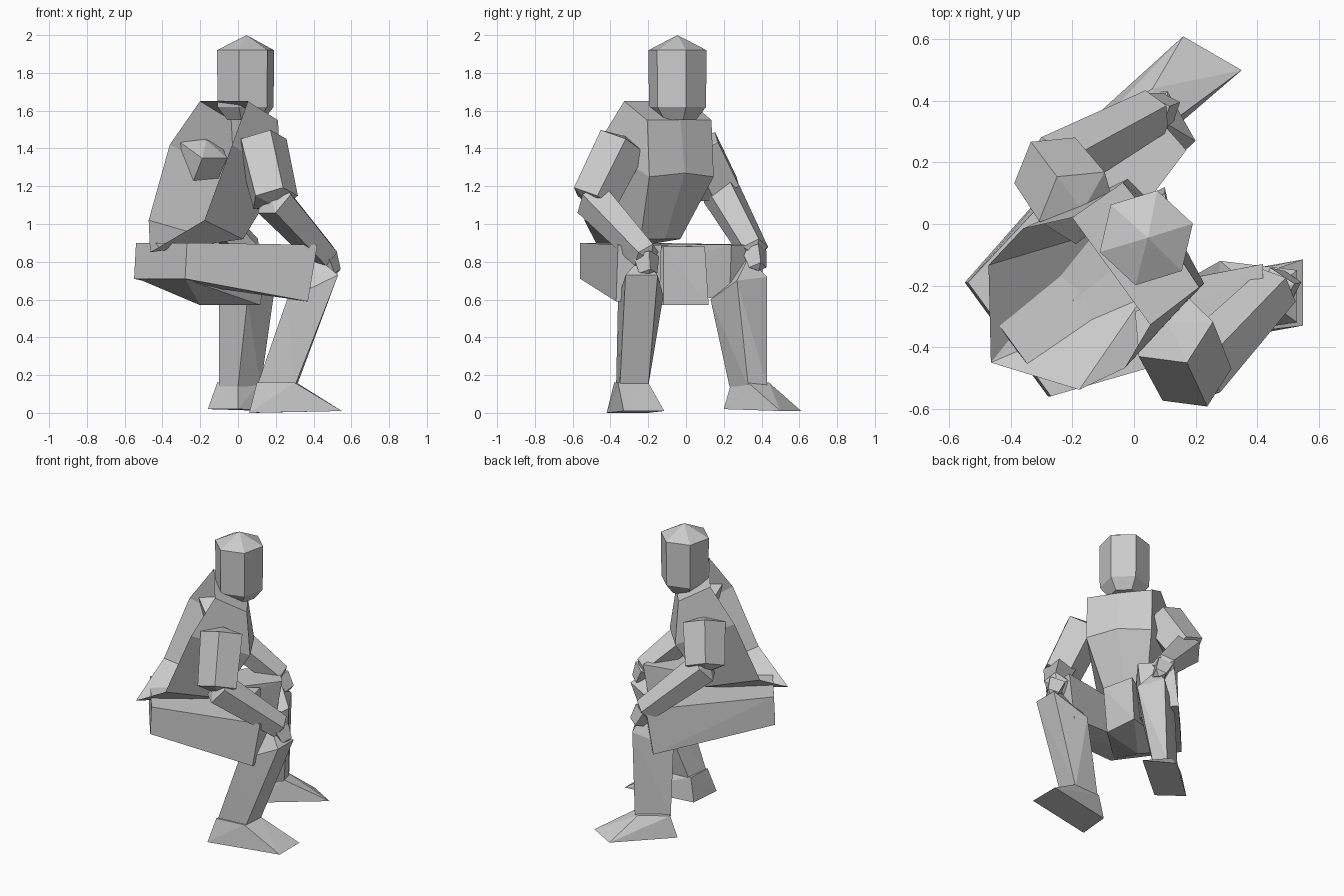
import bpy, bmesh
from math import cos, sin, radians
from mathutils import Vector

if "Cube" in bpy.data.objects:
    bpy.data.objects.remove(bpy.data.objects["Cube"])


def finish(name, bm):
    me = bpy.data.meshes.new(name)
    bm.to_mesh(me)
    bm.free()
    ob = bpy.data.objects.new(name, me)
    bpy.context.collection.objects.link(ob)
    return ob


def hull(name, pts):
    """Closed faceted solid around a few points."""
    bm = bmesh.new()
    for p in pts:
        bm.verts.new(p)
    bmesh.ops.convex_hull(bm, input=bm.verts)
    loose = [v for v in bm.verts if not v.link_faces]
    bmesh.ops.delete(bm, geom=loose, context='VERTS')
    bmesh.ops.recalc_face_normals(bm, faces=bm.faces)
    return finish(name, bm)


def limb(name, a, b, ra, rb, sides=5, nose=0.04):
    """Tapered prism from a to b with blunt pointed ends."""
    a, b = Vector(a), Vector(b)
    d = (b - a).normalized()
    q = d.to_track_quat('Z', 'Y')
    pts = [a - d * nose, b + d * nose]
    for c, r in ((a, ra), (b, rb)):
        for i in range(sides):
            t = radians(360 * i / sides + 90)
            pts.append(c + q @ Vector((r * cos(t), r * sin(t), 0)))
    return hull(name, pts)


# The body is turned 36 degrees: f = forward, m = towards its left
F, L = Vector((.81, .59, 0)), Vector((-.59, .81, 0))


def W(f, m, z):
    return F * f + L * (m - .08) + Vector((0, 0, z))


# Head: hexagonal prism with pointed crown and tapered chin
pts = [(.045, -.045, 2)]
for r, z in ((.158, 1.92), (.155, 1.62), (.1, 1.55)):
    for i in range(6):
        t = radians(17 + 60 * i)
        pts.append((.04 + r * cos(t), -.045 + r * sin(t), z))
hull("head", pts)

# Torso: coat shell open at the back, running down to a tail point
levels = [((-.15, .215, 1.65), (.05, .21, 1.55), (.06, 0, 1.55)),
          ((-.30, .28, 1.42), (.07, .21, 1.25), (.10, 0, 1.27)),
          ((-.46, .25, 1.02), (-.12, .13, .92), (-.08, 0, .92))]
bm = bmesh.new()
rings = []
for back, side, mid in levels:
    flip = lambda p: (p[0], -p[1], p[2])
    row = (back, side, mid, flip(side), flip(back))
    rings.append([bm.verts.new(W(*p)) for p in row])
for r0, r1 in zip(rings, rings[1:]):
    for i in range(4):
        bm.faces.new((r0[i], r1[i], r1[i + 1], r0[i + 1]))
bm.faces.new(rings[0])
tail = bm.verts.new(W(-.64, -.01, .85))
for i in range(4):
    bm.faces.new((rings[-1][i], tail, rings[-1][i + 1]))
bmesh.ops.recalc_face_normals(bm, faces=bm.faces)
finish("torso_coat", bm)


# Thighs: deep blocks overlapping at the pelvis
def thigh(name, rear, knee):
    pts = [(x + .01, y, .9) for x, y in rear] + [(x, y, .71) for x, y in rear]
    pts += [(x, y, .89) for x, y in knee]
    pts += [(x - .05, y - .01, .59) for x, y in knee]
    hull(name, pts)


thigh("right_thigh", [(-.28, -.56), (-.47, -.3)], [(.42, -.36), (.42, -.13)])
thigh("left_thigh", [(-.36, -.45), (-.55, -.19)], [(.17, .24), (.02, .41)])

# Pelvis: joins the thighs and hangs slightly lower
hull("pelvis", [(-.28, -.53, .71), (-.53, -.19, .71), (-.2, -.2, .57), (.12, -.12, .57), (.1, .12, .57),
                (.1, .1, .88), (.15, -.12, .88), (-.3, -.2, .89)])

# Shins: tapered blocks from the knee cap to the ankle
hull("right_shin", [(.26, -.36, .6), (.28, -.12, .62), (.53, -.32, .73), (.53, -.15, .73), (.42, -.24, .82),
                    (.1, -.37, .14), (.12, -.21, .14), (.3, -.35, .14), (.31, -.2, .14)])
hull("left_shin", [(-.1, .28, .6), (.05, .13, .6), (.2, .27, .7), (.11, .43, .72), (.1, .33, .82),
                   (-.1, .31, .14), (0, .23, .14), (.12, .33, .14), (.09, .43, .14)])

# Feet: wedges running out to a thin toe
hull("right_foot", [(.06, -.42, 0), (.08, -.2, 0), (.55, -.33, .01), (.55, -.115, .01),
                    (.1, -.38, .16), (.11, -.21, .16), (.3, -.36, .16), (.31, -.2, .16)])
hull("left_foot", [(-.16, .32, .02), (0, .2, .02), (.16, .61, .01), (.35, .5, .01),
                   (-.11, .33, .16), (0, .24, .16), (.12, .33, .16), (.06, .44, .16)])

# Arms: upper arm, forearm and a small hand resting on the knee
arms = {"right": ((.12, -.34, 1.43), (.19, -.49, 1.13), (.46, -.21, .83), (.5, -.2, .74)),
        "left": ((-.18, .06, 1.41), (-.27, .18, 1.18), (.06, .36, .86), (.11, .38, .77))}
for side, (s, e, w, h) in arms.items():
    limb(side + "_upper_arm", s, e, .14, .13)
    limb(side + "_forearm", e, w, .11, .08)
    limb(side + "_hand", w, h, .07, .05, 4, .02)
